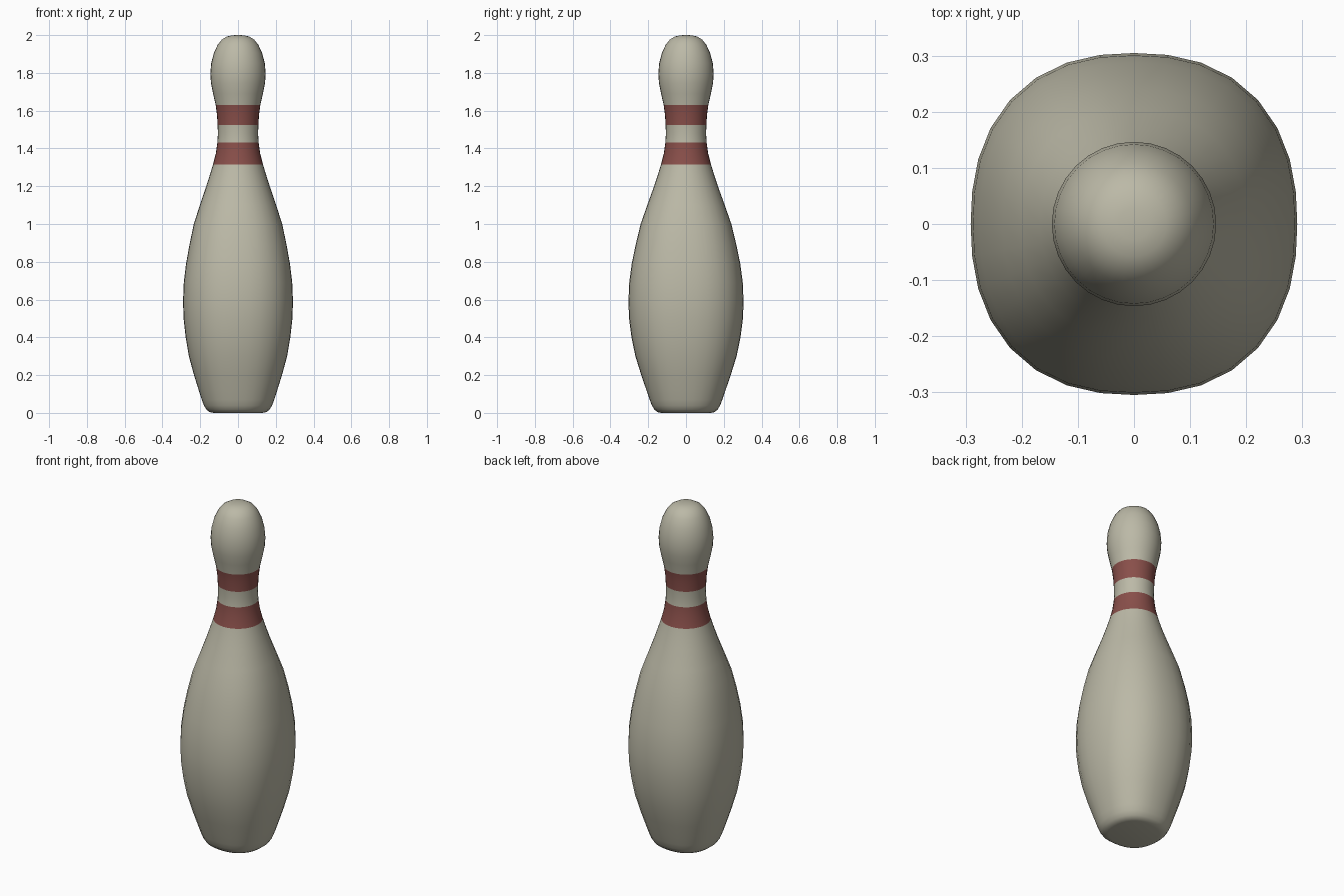
import bpy, bmesh, math

if "Cube" in bpy.data.objects:
    bpy.data.objects.remove(bpy.data.objects["Cube"])

SIDES = 32

def material(name, rgb):
    m = bpy.data.materials.new(name)
    m.diffuse_color = (*rgb, 1.0)
    m.use_nodes = True
    m.node_tree.nodes["Principled BSDF"].inputs["Base Color"].default_value = m.diffuse_color
    return m

# (half width, height) from base to crown; stripe edges are rings of their own
PROFILE = [
    (.130, 0), (.150, .004), (.166, .016), (.180, .038), (.192, .07), (.208, .12),
    (.233, .20), (.260, .30), (.277, .40), (.288, .50), (.291, .59), (.287, .69),
    (.275, .79), (.257, .89), (.234, 1.0), (.202, 1.1), (.168, 1.2), (.149, 1.26),
    (.132, 1.316), (.117, 1.375), (.109, 1.432), (.1065, 1.48), (.108, 1.523),
    (.111, 1.575), (.118, 1.629), (.132, 1.69), (.143, 1.745), (.1465, 1.795),
    (.142, 1.85), (.128, 1.905), (.107, 1.95), (.085, 1.977), (.058, 1.993), (.028, 1.999),
]

def fade(z, lo, hi):
    t = min(1, max(0, (z - lo) / (hi - lo)))
    return t * t * (3 - 2 * t)

def ring(bm, r, z):
    # squarish, slightly deeper belly that turns round towards the neck
    n = 2 + 0.33 * (1 - fade(z, .85, 1.35))
    ry = r * (1 + 0.047 * fade(z, 0, .5) * (1 - fade(z, .7, 1.35)))
    verts = []
    for i in range(SIDES):
        a = 2 * math.pi * i / SIDES
        c, s = math.cos(a), math.sin(a)
        k = (abs(c / r) ** n + abs(s / ry) ** n) ** (-1 / n)
        verts.append(bm.verts.new((k * c, k * s, z)))
    return verts

bm = bmesh.new()
rings = [ring(bm, r, z) for r, z in PROFILE]
bm.faces.new(rings[0][::-1])
for lo, hi in zip(rings, rings[1:]):
    for i in range(SIDES):
        j = (i + 1) % SIDES
        bm.faces.new((lo[i], lo[j], hi[j], hi[i]))
crown = bm.verts.new((0, 0, 2))
for i in range(SIDES):
    bm.faces.new((rings[-1][i], rings[-1][(i + 1) % SIDES], crown))

# two neck stripes, chosen by height
for f in bm.faces:
    z = f.calc_center_median().z
    if 1.316 < z < 1.432 or 1.523 < z < 1.629:
        f.material_index = 1

mesh = bpy.data.meshes.new("bowling_pin")
bm.to_mesh(mesh)
bm.free()
mesh.materials.append(material("ivory", (.50, .485, .385)))
mesh.materials.append(material("stripe_red", (.25, .078, .068)))
pin = bpy.data.objects.new("bowling_pin", mesh)
bpy.context.collection.objects.link(pin)
bpy.context.view_layer.objects.active = pin
pin.select_set(True)
bpy.ops.object.shade_smooth_by_angle(angle=math.radians(40))
